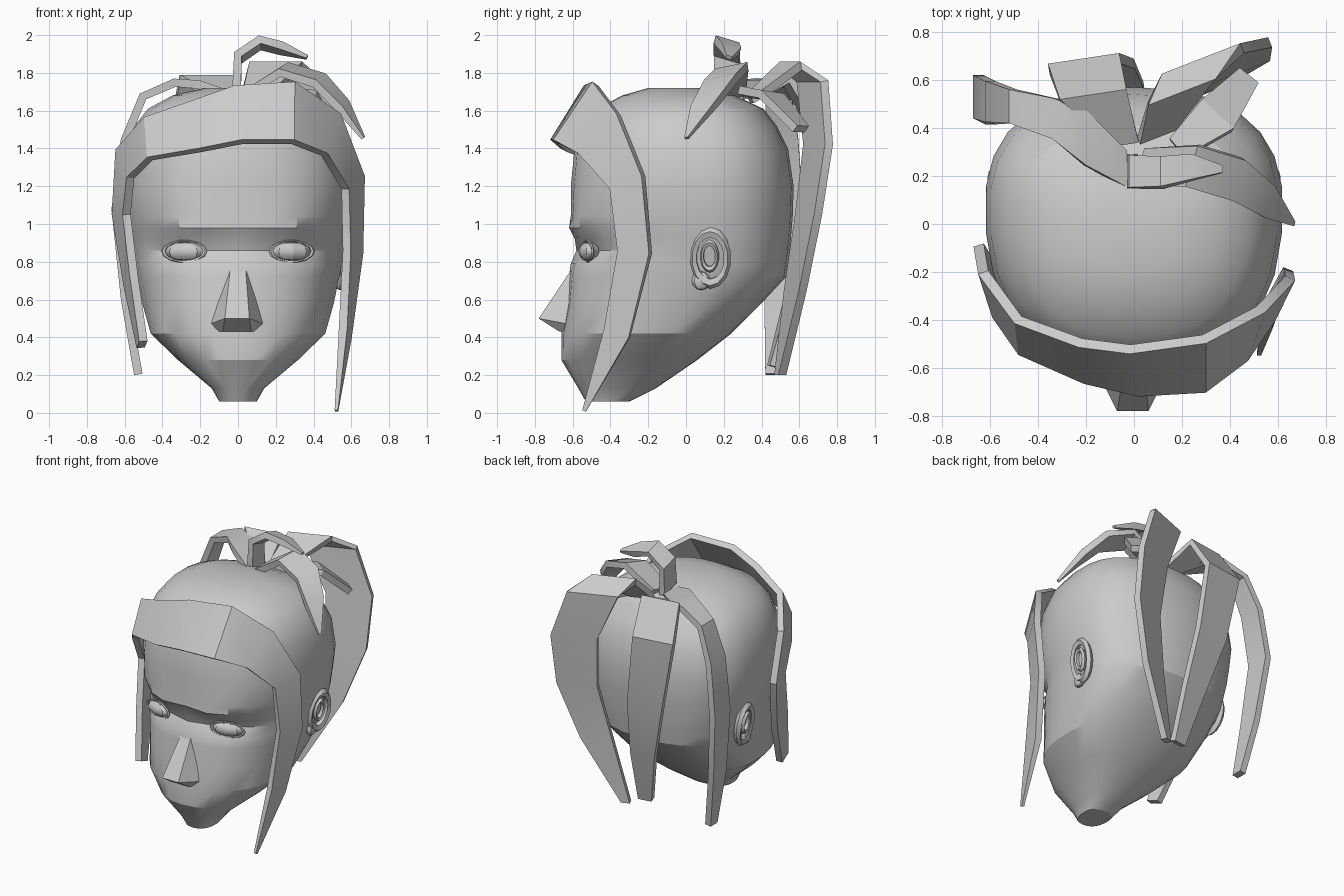
import bpy, bmesh, math
from mathutils import Vector

if "Cube" in bpy.data.objects:
    bpy.data.objects.remove(bpy.data.objects["Cube"])

grey = bpy.data.materials.new("plain grey")
grey.use_nodes = True
grey.diffuse_color = (0.6, 0.6, 0.6, 1)
grey.node_tree.nodes["Principled BSDF"].inputs["Base Color"].default_value = grey.diffuse_color


def finish(obj, angle=None):
    """Give the part its material and, where wanted, smooth shading."""
    obj.data.materials.clear()
    obj.data.materials.append(grey)
    if angle is not None:
        bpy.ops.object.select_all(action="DESELECT")
        obj.select_set(True)
        bpy.context.view_layer.objects.active = obj
        bpy.ops.object.shade_smooth_by_angle(angle=math.radians(angle))
    return obj


def loft(name, rings, angle=None):
    """Skin a row of closed rings and cap both ends."""
    bm = bmesh.new()
    rows = [[bm.verts.new(p) for p in ring] for ring in rings]
    count = len(rows[0])
    for low, high in zip(rows, rows[1:]):
        for i in range(count):
            j = (i + 1) % count
            bm.faces.new((low[i], low[j], high[j], high[i]))
    bm.faces.new(rows[0])
    bm.faces.new(rows[-1])
    bmesh.ops.recalc_face_normals(bm, faces=bm.faces)
    mesh = bpy.data.meshes.new(name)
    bm.to_mesh(mesh)
    bm.free()
    obj = bpy.data.objects.new(name, mesh)
    bpy.context.collection.objects.link(obj)
    return finish(obj, angle)


def signed_power(value, power):
    return math.copysign(abs(value) ** power, value)


def bump(x, z, cx, cz, rx, rz):
    return math.exp(-((abs(x) - cx) / rx) ** 2 - ((z - cz) / rz) ** 2)


def head_ring(z, front, back, half_width, sides=26):
    """Rounded-square section, widest behind the middle, with sockets and brows."""
    middle = front + (back - front) * 0.58
    ring = []
    for i in range(sides):
        t = math.tau * (i + 0.5) / sides
        x = half_width * signed_power(math.cos(t), 0.84)
        s = signed_power(math.sin(t), 0.84)
        y = middle + s * ((back - middle) if s > 0 else (middle - front))
        if s < -0.3:
            y += 0.05 * bump(x, z, 0.28, 0.86, 0.14, 0.06)
            y -= 0.04 * bump(x, z, 0.24, 0.93 + 0.25 * abs(x), 0.2, 0.05)
        ring.append((x, y, z))
    return ring


# Skull and face: height, front, back, half width
profile = [
    (0.06, -0.53, -0.30, 0.10), (0.13, -0.57, -0.16, 0.14), (0.28, -0.66, 0.06, 0.32),
    (0.42, -0.66, 0.24, 0.465), (0.58, -0.63, 0.40, 0.51), (0.72, -0.62, 0.53, 0.54),
    (0.79, -0.61, 0.54, 0.555), (0.86, -0.58, 0.55, 0.565), (0.92, -0.58, 0.555, 0.58),
    (0.98, -0.60, 0.56, 0.59), (1.04, -0.61, 0.565, 0.60), (1.20, -0.61, 0.57, 0.62),
    (1.40, -0.59, 0.54, 0.60), (1.52, -0.55, 0.48, 0.55), (1.61, -0.47, 0.41, 0.48),
    (1.68, -0.34, 0.26, 0.35), (1.72, -0.20, 0.08, 0.18),
]
loft("head", [head_ring(*row) for row in profile], 25)

# Nose: a narrow bridge widening to a wedge
loft("nose", [
    [(-0.05, -0.56, 0.80), (0.05, -0.56, 0.80), (0.04, -0.60, 0.77), (-0.04, -0.60, 0.77)],
    [(-0.15, -0.62, 0.47), (0.14, -0.62, 0.47), (0.06, -0.78, 0.50), (-0.07, -0.78, 0.50)],
    [(-0.12, -0.62, 0.43), (0.10, -0.62, 0.43), (0.07, -0.67, 0.43), (-0.08, -0.67, 0.43)],
])


def ball(name, place, size, turn=(0, 0, 0)):
    bpy.ops.mesh.primitive_uv_sphere_add(segments=8, ring_count=6, radius=1,
                                         location=place, rotation=turn)
    obj = bpy.context.object
    obj.name, obj.scale = name, size
    return finish(obj, 30)


def hoop(name, place, size, turn, tube):
    bpy.ops.mesh.primitive_torus_add(major_segments=14, minor_segments=5, major_radius=1,
                                     minor_radius=tube, location=place, rotation=turn)
    obj = bpy.context.object
    obj.name, obj.scale = name, size
    return finish(obj, 30)


# Eyes, lids and ears on both sides
for side, label in ((-1, "right"), (1, "left")):
    slant = side * math.radians(16)
    ball(label + "_eye", (side * 0.28, -0.515, 0.855), (0.11, 0.05, 0.05), (0, 0, slant))
    hoop(label + "_eyelids", (side * 0.285, -0.525, 0.855), (0.115, 0.055, 0.07),
         (math.pi / 2, 0, slant), 0.1)
    lean = (0.12, side * (math.pi / 2 + 0.12), 0)
    hoop(label + "_ear_rim", (side * 0.565, 0.13, 0.82), (0.135, 0.09, 0.12), lean, 0.22)
    hoop(label + "_ear_fold", (side * 0.57, 0.125, 0.83), (0.07, 0.04, 0.08), lean, 0.25)
    ball(label + "_ear_lobe", (side * 0.54, 0.08, 0.70), (0.03, 0.05, 0.05))


def strand(name, path, across=None, thickness=0.045):
    """Flat lock of hair along x, y, z, width points, facing away from the skull."""
    points = [Vector(p[:3]) for p in path]
    rings = []
    for i, (point, row) in enumerate(zip(points, path)):
        along = points[min(i + 1, len(points) - 1)] - points[max(i - 1, 0)]
        outward = point - Vector((0, 0, 1.2))
        wide = Vector(across) if across else along.cross(outward)
        wide = wide.normalized() * row[3] / 2
        inward = along.cross(wide).normalized() * thickness
        if inward.dot(outward) > 0:
            inward = -inward
        if row[3] < 0.04:
            inward *= 0.4
        rings.append([point - wide, point + wide, point + wide + inward, point - wide + inward])
    return loft(name, rings, 30)


# Fringe sweeping across the forehead and down both temples
strand("fringe", [
    (-0.53, -0.40, 0.36, 0.10), (-0.59, -0.28, 0.70, 0.18), (-0.64, -0.19, 1.05, 0.20),
    (-0.62, -0.30, 1.32, 0.24), (-0.49, -0.48, 1.46, 0.25), (-0.22, -0.59, 1.53, 0.30),
    (0.00, -0.63, 1.59, 0.34), (0.30, -0.60, 1.60, 0.37), (0.51, -0.47, 1.48, 0.30),
    (0.63, -0.32, 1.22, 0.20), (0.63, -0.28, 0.85, 0.18), (0.59, -0.37, 0.42, 0.14),
    (0.53, -0.54, 0.01, 0.02)])

# Locks fanning out from the crown
strand("right_side_lock", [
    (-0.03, 0.23, 1.70, 0.15), (-0.20, 0.36, 1.76, 0.23), (-0.34, 0.44, 1.77, 0.17),
    (-0.52, 0.49, 1.69, 0.14), (-0.62, 0.51, 1.45, 0.17), (-0.67, 0.53, 1.08, 0.18),
    (-0.62, 0.49, 0.60, 0.15), (-0.55, 0.46, 0.20, 0.08)], across=(0, 1, 0))
strand("middle_back_lock", [
    (-0.04, 0.33, 1.68, 0.12), (-0.17, 0.54, 1.79, 0.28), (-0.21, 0.69, 1.55, 0.30),
    (-0.13, 0.67, 1.05, 0.26), (-0.05, 0.58, 0.62, 0.18), (0.00, 0.48, 0.24, 0.10)],
    across=(1, 0.15, 0))
strand("left_back_lock", [
    (0.10, 0.36, 1.70, 0.16), (0.20, 0.55, 1.86, 0.30), (0.28, 0.69, 1.76, 0.35),
    (0.41, 0.72, 1.42, 0.32), (0.42, 0.67, 1.05, 0.28), (0.31, 0.60, 0.65, 0.22),
    (0.13, 0.52, 0.20, 0.06)], across=(0.9, 0.35, 0))
strand("short_back_lock", [
    (0.18, 0.32, 1.72, 0.10), (0.35, 0.46, 1.70, 0.18), (0.48, 0.62, 1.52, 0.10)])
strand("left_side_lock", [
    (0.02, 0.24, 1.70, 0.16), (0.24, 0.24, 1.84, 0.18), (0.44, 0.18, 1.78, 0.18),
    (0.57, 0.09, 1.64, 0.14), (0.67, 0.00, 1.46, 0.02)], across=(0.3, 1, 0.2))
strand("top_lock", [
    (-0.03, 0.22, 1.70, 0.15), (-0.02, 0.22, 1.89, 0.14), (0.11, 0.22, 1.98, 0.13),
    (0.24, 0.24, 1.95, 0.11), (0.37, 0.23, 1.89, 0.03)], across=(0, 1, -0.3))
